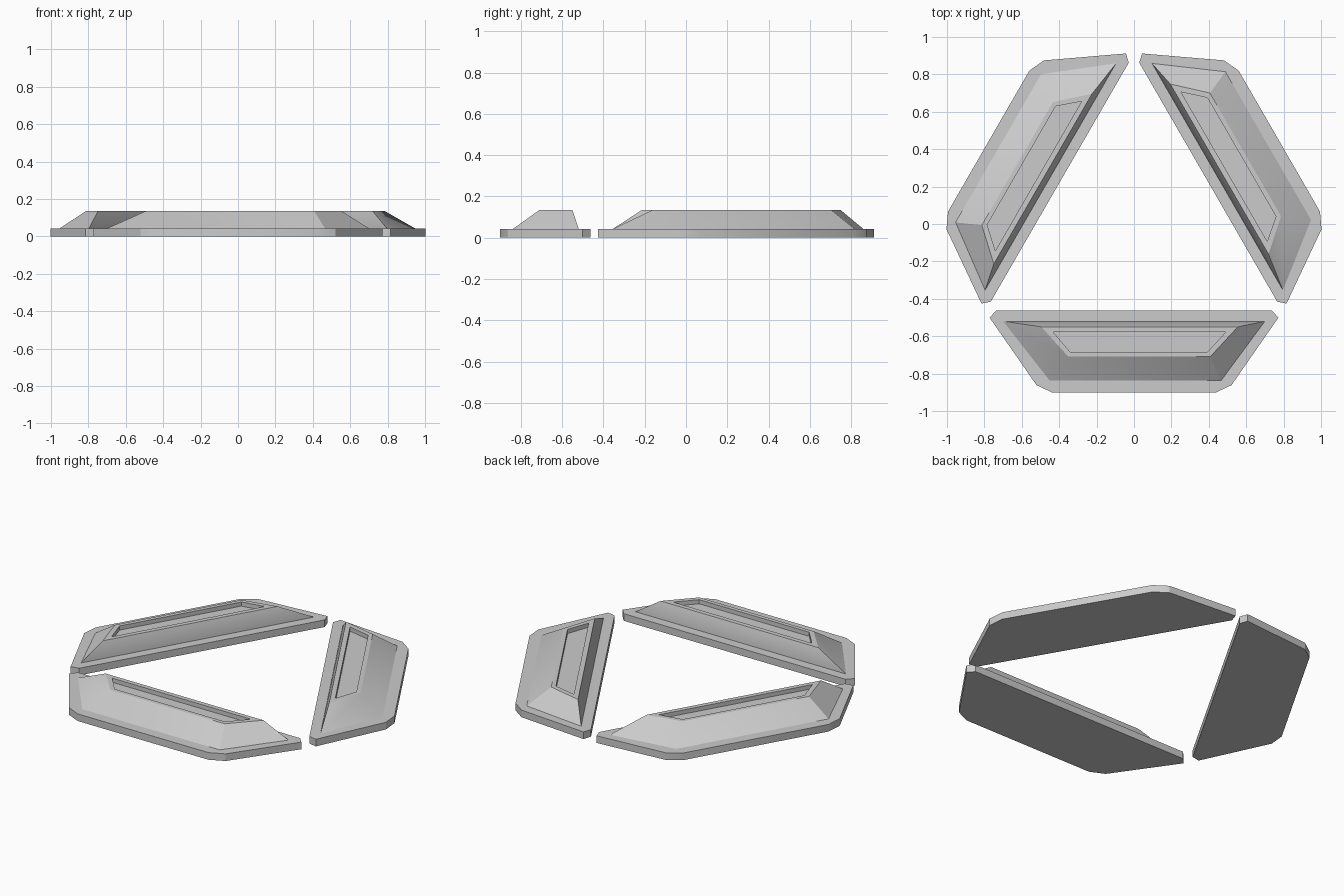
import bpy
import bmesh
import math

cube = bpy.data.objects.get("Cube")
if cube:
    bpy.data.objects.remove(cube, do_unlink=True)

CENTRE_Y = -0.005

grey = bpy.data.materials.new("light grey")
grey.use_nodes = True
grey.diffuse_color = (0.6, 0.6, 0.6, 1)
grey.node_tree.nodes["Principled BSDF"].inputs["Base Color"].default_value = (0.6, 0.6, 0.6, 1)


def loft(name, rings, angle):
    """Skin a stack of (outline, z) rings, cap both ends and turn about the centre."""
    bm = bmesh.new()
    loops = [[bm.verts.new((x, y, z)) for x, y in outline] for outline, z in rings]
    for low, high in zip(loops, loops[1:]):
        n = len(low)
        for i in range(n):
            j = (i + 1) % n
            bm.faces.new((low[i], low[j], high[j], high[i]))
    bm.faces.new(loops[0][::-1])
    bm.faces.new(loops[-1])
    bmesh.ops.recalc_face_normals(bm, faces=bm.faces)
    mesh = bpy.data.meshes.new(name)
    bm.to_mesh(mesh)
    bm.free()
    mesh.materials.append(grey)
    obj = bpy.data.objects.new(name, mesh)
    obj.location.y = CENTRE_Y
    obj.rotation_euler.z = angle
    bpy.context.collection.objects.link(obj)
    bpy.ops.object.select_all(action='DESELECT')
    obj.select_set(True)
    bpy.context.view_layer.objects.active = obj
    bpy.ops.object.shade_smooth_by_angle(angle=math.radians(30))


# Outlines of one segment, counter-clockwise, seen from above
half = [(0.435, -0.897), (0.521, -0.857), (0.772, -0.496), (0.738, -0.458)]
plate = half + [(-x, y) for x, y in reversed(half)]
foot = [(-0.45, -0.833), (0.465, -0.833), (0.70, -0.515), (-0.70, -0.515)]
crown = [(-0.352, -0.704), (0.408, -0.704), (0.555, -0.545), (-0.495, -0.545)]
recess = [(-0.34, -0.68), (0.392, -0.68), (0.49, -0.573), (-0.432, -0.573)]

# Three identical segments around the centre
for k, side in enumerate(("front", "left", "right")):
    turn = math.radians(120 * k)
    loft(side + "_base_plate", [(plate, 0.0), (plate, 0.043)], turn)
    # Sloped housing, sunk slightly into its plate, with a shallow recess on top
    loft(side + "_housing", [(foot, 0.03), (foot, 0.043), (crown, 0.135),
                             (recess, 0.135), (recess, 0.11)], turn)
